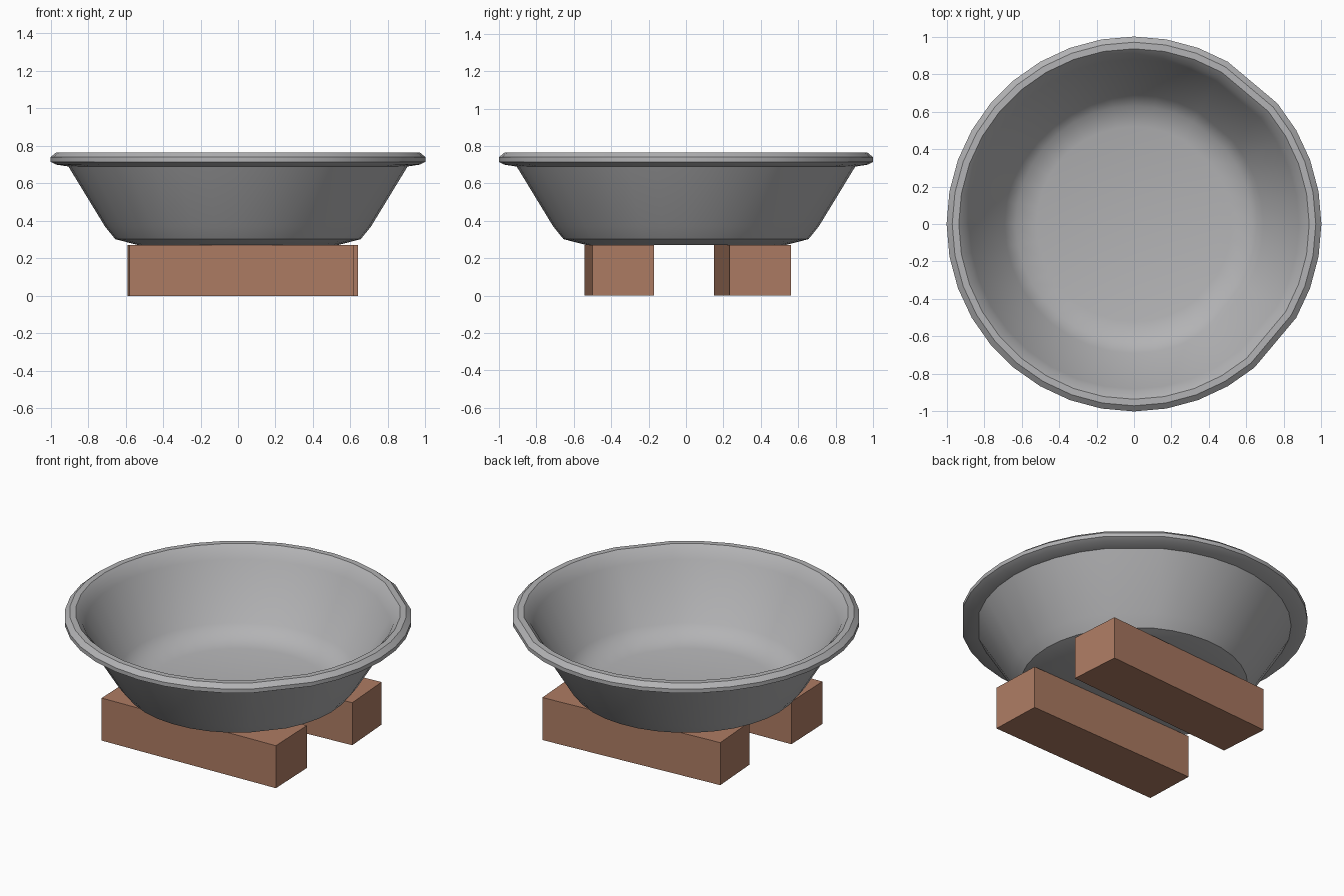
import bpy
import bmesh
from math import radians, cos, sin

cube = bpy.data.objects.get("Cube")
if cube:
    bpy.data.objects.remove(cube, do_unlink=True)


def material(name, rgb):
    mat = bpy.data.materials.new(name)
    mat.use_nodes = True
    mat.diffuse_color = (*rgb, 1)
    mat.node_tree.nodes["Principled BSDF"].inputs["Base Color"].default_value = (*rgb, 1)
    return mat


grey = material("grey_metal", (0.45, 0.45, 0.46))
clay = material("brick_clay", (0.42, 0.20, 0.125))


def lathe(name, profile, angles, mat):
    """Spin a profile of (radius, height) points; both ends close on the axis."""
    bm = bmesh.new()
    rings = [[bm.verts.new((r * cos(a), r * sin(a), z)) for a in angles]
             for r, z in profile]
    n = len(angles)
    for low, high in zip(rings, rings[1:]):
        for i in range(n):
            j = (i + 1) % n
            bm.faces.new((low[i], low[j], high[j], high[i]))
    bm.faces.new(rings[0][::-1])
    bm.faces.new(rings[-1])
    mesh = bpy.data.meshes.new(name)
    bm.to_mesh(mesh)
    bm.free()
    obj = bpy.data.objects.new(name, mesh)
    bpy.context.collection.objects.link(obj)
    mesh.materials.append(mat)
    return obj


def brick(name, x, y, turn):
    bpy.ops.mesh.primitive_cube_add(size=1, location=(x, y, 0.135))
    obj = bpy.context.object
    obj.name = name
    obj.scale = (1.195, 0.328, 0.27)
    obj.rotation_euler.z = radians(turn)
    obj.data.materials.append(clay)


# Basin: outside from base to rim, over the lip, then down the inside to the floor
outside = [(0.53, 0.27), (0.655, 0.302), (0.71, 0.37), (0.905, 0.69)]
lip = [(0.97, 0.70), (1.0, 0.715), (1.0, 0.74), (0.97, 0.765), (0.935, 0.765)]
inside = [(0.90, 0.73), (0.88, 0.69), (0.69, 0.375), (0.63, 0.315), (0.52, 0.29)]
# Two rim corners are missing, which leaves small flats on the round
angles = [radians(a) for a in range(0, 360, 10) if a not in (50, 320)]
basin = lathe("basin", outside + lip + inside, angles, grey)
bpy.ops.object.select_all(action="DESELECT")
basin.select_set(True)
bpy.context.view_layer.objects.active = basin
bpy.ops.object.shade_smooth_by_angle(angle=radians(35))

# Two bricks, each turned a little
brick("front_brick", 0.0125, -0.357, 2.1)
brick("back_brick", 0.0325, 0.355, 4.0)
